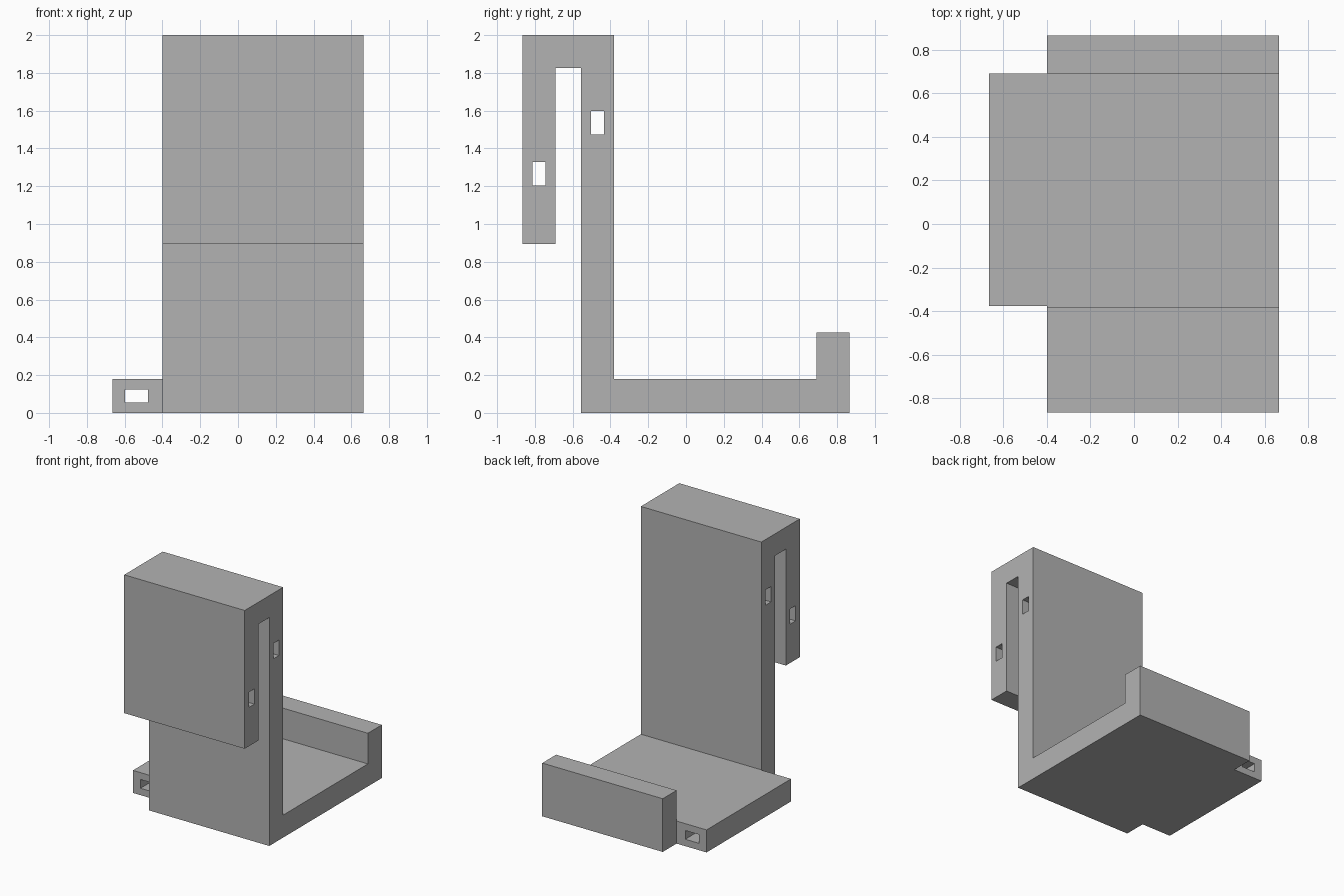
import bpy, bmesh, math
from mathutils import Matrix

cube = bpy.data.objects.get("Cube")
if cube:
    bpy.data.objects.remove(cube, do_unlink=True)

grey = bpy.data.materials.new("plain grey")
grey.use_nodes = True
colour = (0.45, 0.45, 0.45, 1)
grey.diffuse_color = colour
grey.node_tree.nodes["Principled BSDF"].inputs["Base Color"].default_value = colour


def rect(a0, a1, b0, b1):
    return [(a0, b0), (a1, b0), (a1, b1), (a0, b1)]


def extruded_part(name, outlines, length, matrix):
    """Fill the first outline, leave the others as holes, extrude both ways."""
    curve = bpy.data.curves.new(name + " profile", "CURVE")
    curve.dimensions = "2D"
    curve.fill_mode = "BOTH"
    curve.extrude = length / 2
    for outline in outlines:
        spline = curve.splines.new("POLY")
        spline.points.add(len(outline) - 1)
        for point, (a, b) in zip(spline.points, outline):
            point.co = (a, b, 0, 1)
        spline.use_cyclic_u = True
    helper = bpy.data.objects.new(name + " helper", curve)
    bpy.context.collection.objects.link(helper)
    bpy.context.view_layer.update()
    evaluated = helper.evaluated_get(bpy.context.evaluated_depsgraph_get())
    mesh = bpy.data.meshes.new_from_object(evaluated)
    bpy.data.objects.remove(helper, do_unlink=True)
    bpy.data.curves.remove(curve)

    # Weld the caps to the walls and place the part
    bm = bmesh.new()
    bm.from_mesh(mesh)
    bmesh.ops.remove_doubles(bm, verts=bm.verts, dist=0.0005)
    bm.transform(matrix)
    bmesh.ops.recalc_face_normals(bm, faces=bm.faces)
    for face in bm.faces:
        face.smooth = False
        face.material_index = 0
    bm.to_mesh(mesh)
    bm.free()
    mesh.name = name
    mesh.materials.clear()
    mesh.materials.append(grey)
    part = bpy.data.objects.new(name, mesh)
    bpy.context.collection.objects.link(part)
    return part


# Hooked stand: side profile in y, z with two slots through its width
hook = [(-0.865, 0.895), (-0.69, 0.895), (-0.69, 1.825), (-0.555, 1.825),
        (-0.555, 0), (0.865, 0), (0.865, 0.425), (0.69, 0.425),
        (0.69, 0.18), (-0.38, 0.18), (-0.38, 2), (-0.865, 2)]
slots = [rect(-0.813, -0.743, 1.205, 1.327), rect(-0.503, -0.433, 1.475, 1.598)]
side_axes = Matrix(((0, 0, 1, 0), (1, 0, 0, 0), (0, 1, 0, 0), (0, 0, 0, 1)))
extruded_part("hooked_stand", [hook] + slots, 1.065,
              Matrix.Translation((0.1325, 0, 0)) @ side_axes)

# Side rail: front profile in x, z with one slot through its depth
rail = rect(-0.665, -0.4, 0, 0.18)
front_axes = Matrix.Rotation(math.radians(90), 4, "X")
extruded_part("side_rail", [rail, rect(-0.598, -0.477, 0.055, 0.125)], 1.067,
              Matrix.Translation((0, 0.157, 0)) @ front_axes)
